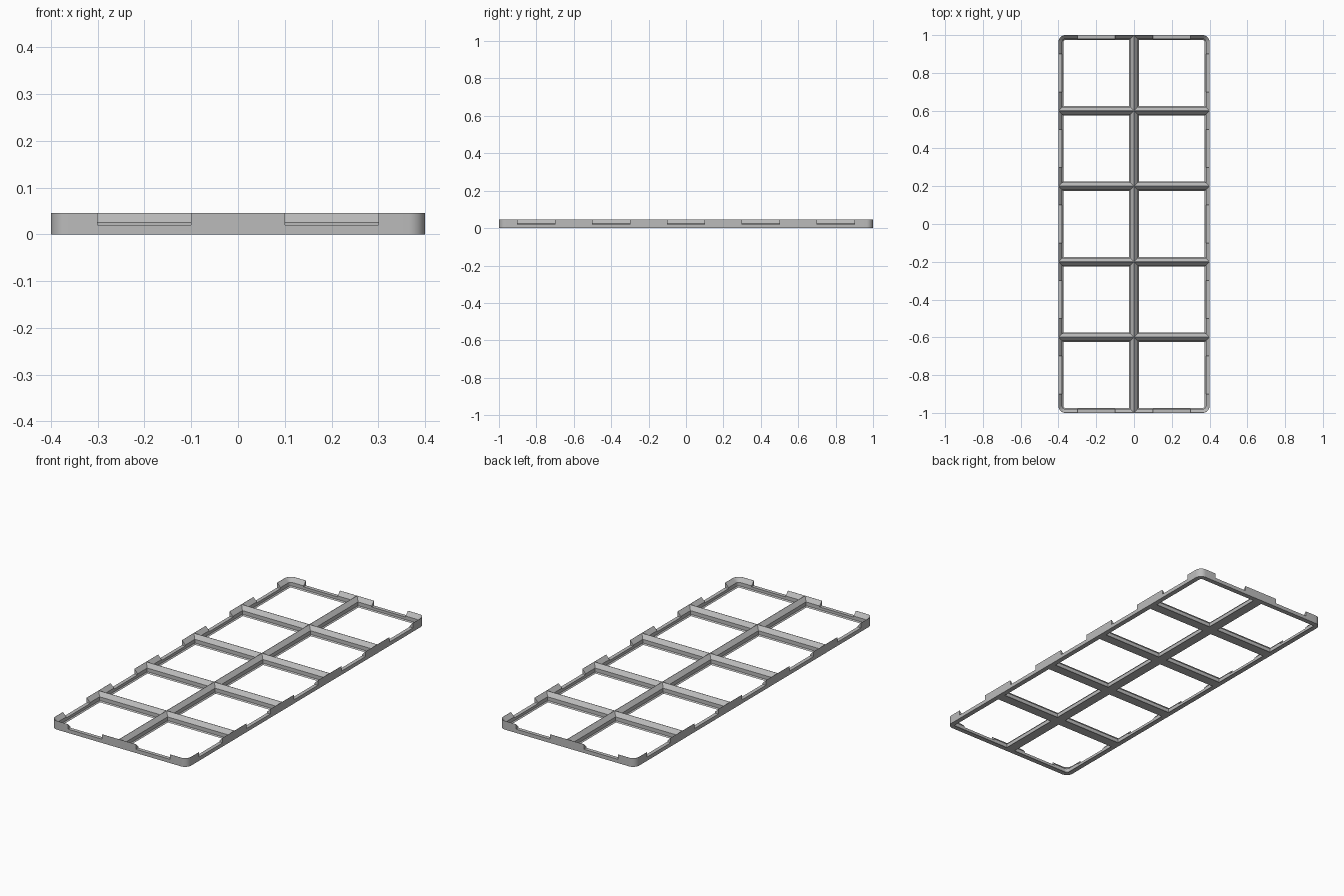
import bpy, bmesh, math
from mathutils import Vector

cube = bpy.data.objects.get("Cube")
if cube:
    bpy.data.objects.remove(cube)

CELL, COLS, ROWS = 0.4, 2, 5
HALF_X, HALF_Y = CELL * COLS / 2, CELL * ROWS / 2
HEIGHT, RADIUS, ARC = 0.046, 0.036, 8
NOTCH_Z = 0.02
# Rib cross-section: inset from the cell edge, height
PROFILE = [(0, 0), (0, HEIGHT), (0.001, HEIGHT), (0.02, 0.0255), (0.02, 0.006), (0.026, 0)]

grey = bpy.data.materials.new("plain grey")
grey.use_nodes = True
colour = (0.5, 0.5, 0.5, 1)
grey.diffuse_color = colour
grey.node_tree.nodes["Principled BSDF"].inputs["Base Color"].default_value = colour


def ring(bm, cx, cy, inset, z):
    """One loop round a cell, rounded only at the outer corners of the frame."""
    verts = []
    for k, (sx, sy) in enumerate([(1, 1), (-1, 1), (-1, -1), (1, -1)]):
        px, py = cx + sx * CELL / 2, cy + sy * CELL / 2
        outer = abs(px) > HALF_X - 0.01 and abs(py) > HALF_Y - 0.01
        if outer:
            r = RADIUS - inset
            for i in range(ARC + 1):
                a = math.pi / 2 * (k + i / ARC)
                verts.append(bm.verts.new((px - sx * RADIUS + r * math.cos(a),
                                           py - sy * RADIUS + r * math.sin(a), z)))
        else:
            verts.append(bm.verts.new((px - sx * inset, py - sy * inset, z)))
    return verts


def add_object(name, bm):
    mesh = bpy.data.meshes.new(name)
    bm.to_mesh(mesh)
    bm.free()
    mesh.materials.append(grey)
    obj = bpy.data.objects.new(name, mesh)
    bpy.context.collection.objects.link(obj)
    return obj


# Grid of open cells, each a closed sweep of the rib section
bm = bmesh.new()
centres_x = [(c - (COLS - 1) / 2) * CELL for c in range(COLS)]
centres_y = [(r - (ROWS - 1) / 2) * CELL for r in range(ROWS)]
for cx in centres_x:
    for cy in centres_y:
        rings = [ring(bm, cx, cy, *p) for p in PROFILE]
        n = len(rings[0])
        for j, a in enumerate(rings):
            b = rings[(j + 1) % len(rings)]
            for i in range(n):
                m = (i + 1) % n
                face = [a[i], a[m], b[m], b[i]]
                # Leave out the walls shared by neighbouring cells
                mid = sum((v.co for v in face), Vector()) / 4
                inside = abs(mid.x) < HALF_X - 0.1 and abs(mid.x - cx) > CELL / 2 - 1e-4
                inside |= abs(mid.y) < HALF_Y - 0.1 and abs(mid.y - cy) > CELL / 2 - 1e-4
                if j == 0 and inside:
                    continue
                bm.faces.new(face)
bmesh.ops.remove_doubles(bm, verts=bm.verts, dist=1e-5)
bmesh.ops.recalc_face_normals(bm, faces=bm.faces)
frame = add_object("grid_frame", bm)

# Clip notches in the middle of every outer cell side
bm = bmesh.new()


def notch(x, y, sx, sy):
    res = bmesh.ops.create_cube(bm, size=1)
    for v in res["verts"]:
        v.co = Vector((x + v.co.x * sx, y + v.co.y * sy, NOTCH_Z + 0.05 + v.co.z * 0.1))


for s in (-1, 1):
    for cx in centres_x:
        notch(cx, s * HALF_Y, CELL / 2, 0.08)
    for cy in centres_y:
        notch(s * HALF_X, cy, 0.08, CELL / 2)
cutter = add_object("notch_cutter", bm)
cutter.hide_render = True

cut = frame.modifiers.new("notches", "BOOLEAN")
cut.operation = "DIFFERENCE"
cut.solver = "EXACT"
cut.object = cutter
bpy.context.view_layer.objects.active = frame
bpy.ops.object.select_all(action="DESELECT")
frame.select_set(True)
bpy.ops.object.modifier_apply(modifier=cut.name)
bpy.data.objects.remove(cutter)
bpy.ops.object.shade_smooth_by_angle(angle=math.radians(25))
